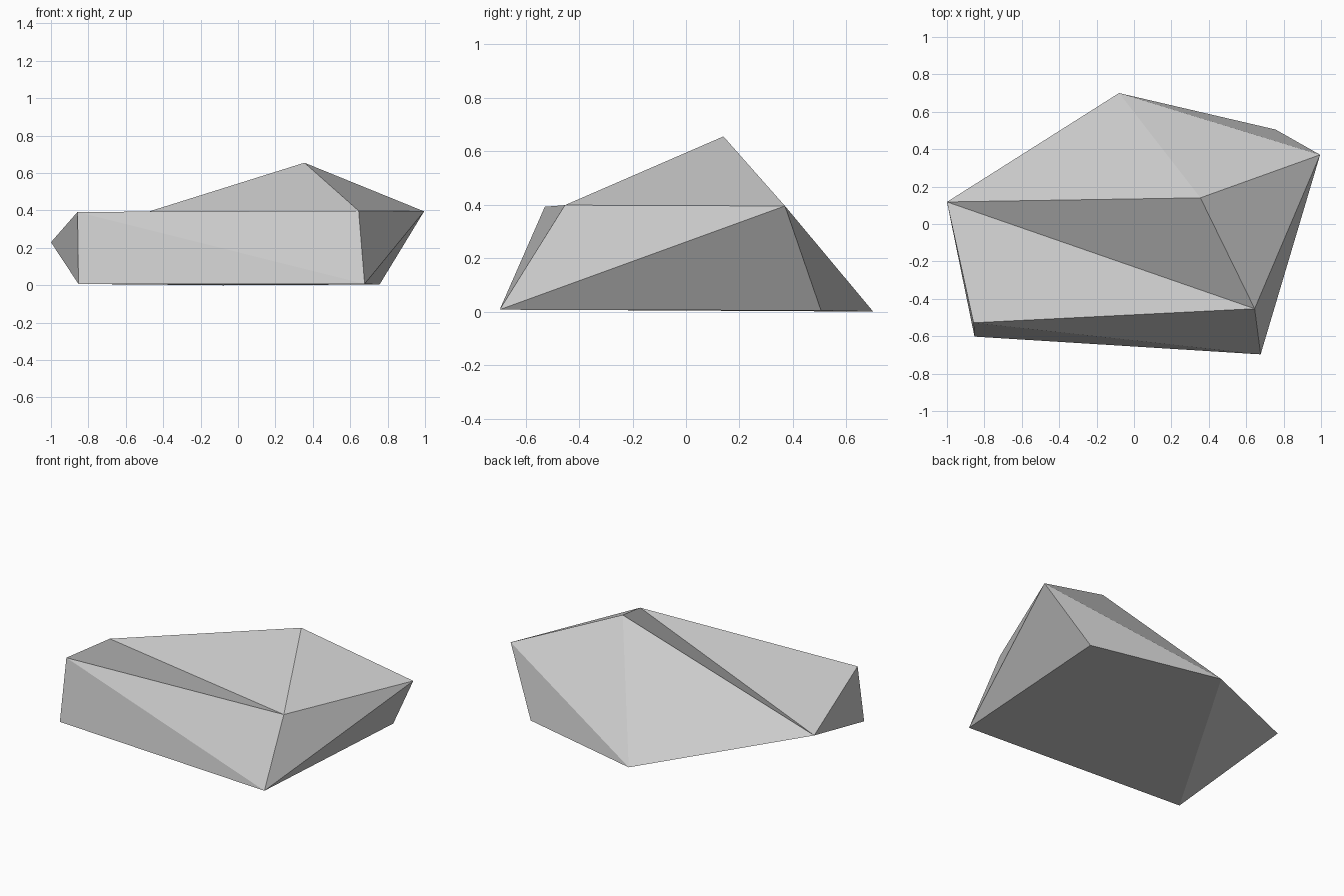
import bpy
import bmesh

cube = bpy.data.objects.get("Cube")
if cube:
    bpy.data.objects.remove(cube, do_unlink=True)

# Plain stone grey
stone = bpy.data.materials.new("stone_grey")
stone.use_nodes = True
grey = (0.6, 0.6, 0.6, 1)
stone.diffuse_color = grey
stone.node_tree.nodes["Principled BSDF"].inputs["Base Color"].default_value = grey

# Corners of the faceted rock
corners = {
    "peak": (0.355, 0.14, 0.655),
    "side_tip": (-1.0, 0.118, 0.23),
    "top_front_right": (-0.858, -0.528, 0.392),
    "top_front_left": (0.645, -0.453, 0.398),
    "top_back_left": (0.995, 0.37, 0.395),
    "base_front_right": (-0.853, -0.602, 0.007),
    "base_front_left": (0.677, -0.697, 0.007),
    "base_back_left": (0.757, 0.505, 0.004),
    "base_back": (-0.08, 0.70, 0.0),
}

# Facets, grouped by side
facets = [
    # upper slopes
    "side_tip top_front_right top_front_left",
    "side_tip top_front_left peak",
    "peak top_front_left top_back_left",
    "peak top_back_left base_back",
    "peak base_back side_tip",
    # front
    "top_front_right base_front_left top_front_left",
    "top_front_right base_front_right base_front_left",
    # ends and back
    "top_front_left base_front_left top_back_left",
    "base_front_left base_back_left top_back_left",
    "top_back_left base_back_left base_back",
    "side_tip base_front_right top_front_right",
    # underside
    "side_tip base_back base_front_right",
    "base_front_right base_back base_back_left base_front_left",
]

bm = bmesh.new()
points = {name: bm.verts.new(co) for name, co in corners.items()}
for facet in facets:
    bm.faces.new([points[name] for name in facet.split()])
bmesh.ops.recalc_face_normals(bm, faces=bm.faces)

mesh = bpy.data.meshes.new("rock")
bm.to_mesh(mesh)
bm.free()
mesh.materials.append(stone)
rock = bpy.data.objects.new("rock", mesh)
bpy.context.collection.objects.link(rock)
